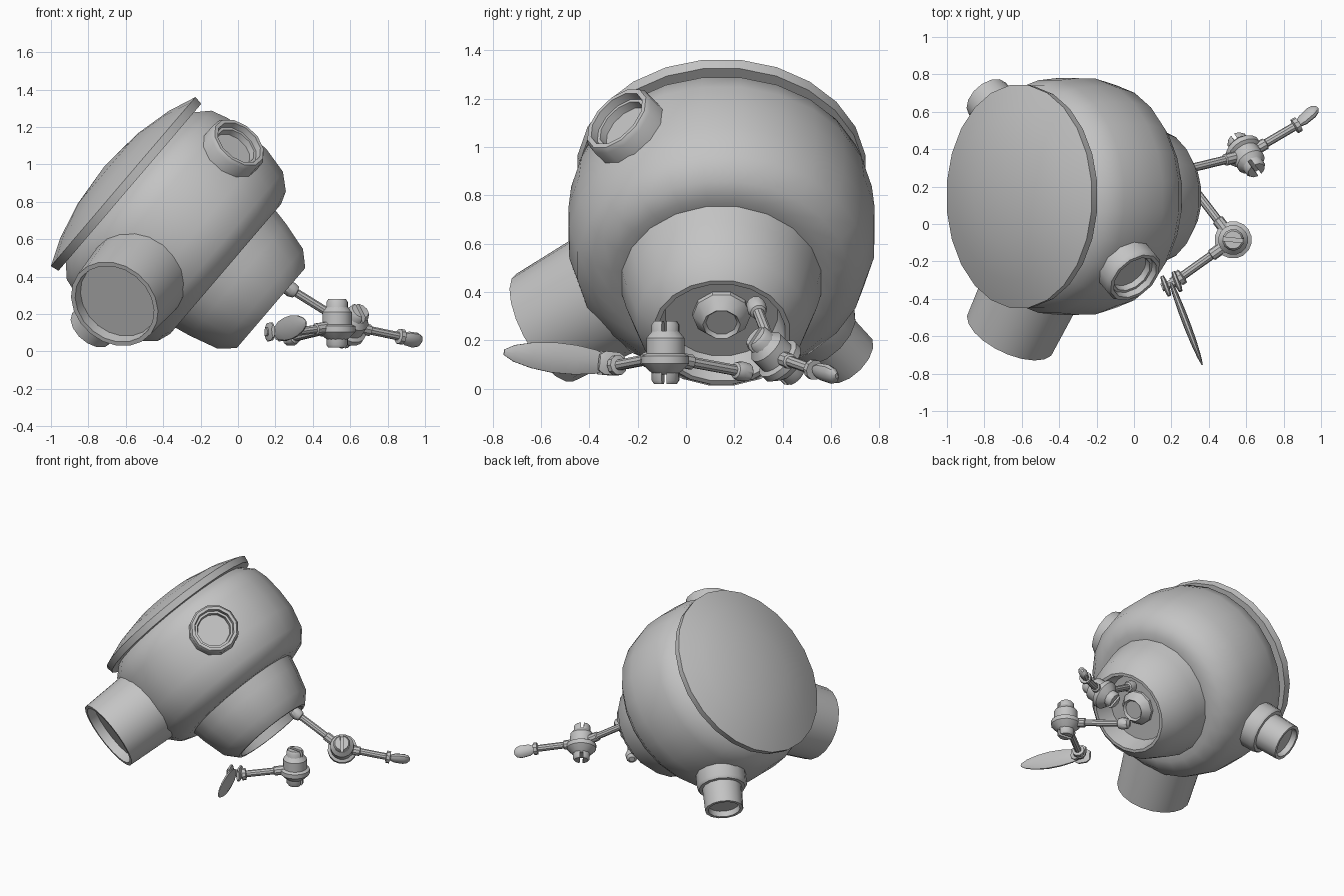
import bpy, bmesh, math
from mathutils import Vector, Matrix

cube = bpy.data.objects.get("Cube")
if cube:
    bpy.data.objects.remove(cube, do_unlink=True)

grey = bpy.data.materials.new("mid_grey")
grey.use_nodes = True
COLOUR = (0.55, 0.55, 0.55, 1)
grey.diffuse_color = COLOUR
grey.node_tree.nodes["Principled BSDF"].inputs["Base Color"].default_value = COLOUR


def frame(origin, axis, side=(0, 0, 1)):
    """Matrix whose z follows the axis and whose x leans to the side hint."""
    z = Vector(axis).normalized()
    x = Vector(side) - z * z.dot(Vector(side))
    if x.length < 0.01:
        x = Vector((1, 0, 0)) - z * z.x
    x.normalize()
    m = Matrix((x, z.cross(x), z)).transposed().to_4x4()
    m.translation = Vector(origin)
    return m


def finish(bm, name, matrix):
    bmesh.ops.recalc_face_normals(bm, faces=bm.faces)
    bm.transform(matrix)
    mesh = bpy.data.meshes.new(name)
    bm.to_mesh(mesh)
    bm.free()
    mesh.materials.append(grey)
    obj = bpy.data.objects.new(name, mesh)
    bpy.context.collection.objects.link(obj)
    bpy.ops.object.select_all(action='DESELECT')
    obj.select_set(True)
    bpy.context.view_layer.objects.active = obj
    bpy.ops.object.shade_smooth_by_angle(angle=math.radians(35))
    return obj


def lathe(profile, sides, flat=1.0):
    """Turn (height, radius) points around z; flat squashes y."""
    bm = bmesh.new()
    rings = []
    for h, r in profile:
        if r == 0:
            rings.append([bm.verts.new((0, 0, h))])
            continue
        angles = [math.tau * (i + 0.5) / sides for i in range(sides)]
        rings.append([bm.verts.new((r * math.cos(a), r * flat * math.sin(a), h)) for a in angles])
    for a, b in zip(rings, rings[1:]):
        for i in range(sides):
            j = (i + 1) % sides
            quad = [a[i % len(a)], a[j % len(a)], b[j % len(b)], b[i % len(b)]]
            bm.faces.new(list(dict.fromkeys(quad)))
    for ring in (rings[0], rings[-1]):
        if len(ring) > 1:
            bm.faces.new(ring)
    return bm


def spin(name, profile, origin, axis, sides=16, flat=1.0, side=(0, 0, 1)):
    return finish(lathe(profile, sides, flat), name, frame(origin, axis, side))


# Tilted body axis, with a frame for parts that stick out radially
TOP = Vector((-0.61, 0.147, 0.905))
AXIS = Vector((0.76, 0, -0.65))
UP = Vector((0.65, 0, 0.76))


def radial(u, v, t):
    """Origin on the axis at t and an outward direction."""
    return TOP + AXIS * t, (UP * u + Vector((0, v, 0))).normalized()


# Domed lid with its rim
spin("lid", [(-0.135, 0), (-0.113, 0.25), (-0.065, 0.45), (-0.005, 0.60),
             (0.042, 0.592), (0.042, 0.45)], TOP, AXIS, 24)

# Rounded body, nozzle and hollow mouth
spin("body", [(0.03, 0.51), (0.04, 0.53), (0.107, 0.60), (0.2, 0.627), (0.33, 0.638),
              (0.465, 0.635), (0.61, 0.60), (0.69, 0.53), (0.715, 0.46), (0.715, 0.41)],
     TOP, AXIS, 24)
spin("nozzle", [(0.70, 0.42), (0.80, 0.40), (0.96, 0.355), (1.035, 0.285), (1.035, 0.265),
                (0.91, 0.235)], TOP, AXIS, 20)
spin("hub", [(0.9, 0.12), (0.93, 0.12), (0.985, 0.078), (0.97, 0.065), (0.97, 0)],
     TOP, AXIS, 10)

# Wide front pipe with a shallow recess
o, n = radial(-0.586, -0.81, 0.385)
spin("front_pipe", [(0.4, 0.27), (0.6, 0.267), (0.9, 0.252), (0.9, 0.228), (0.84, 0.222)],
     o, n, 20)

# Stepped back pipe
o, n = radial(-0.803, 0.595, 0.375)
spin("back_pipe_collar", [(0.5, 0.17), (0.70, 0.17), (0.72, 0.158), (0.72, 0.12)], o, n, 14)
spin("back_pipe", [(0.6, 0.138), (0.88, 0.13), (0.88, 0.108), (0.84, 0.105)], o, n, 14)

# Porthole with stepped inner rings
o, n = radial(0.79, -0.61, 0.33)
spin("porthole", [(0.5, 0.168), (0.69, 0.168), (0.71, 0.155), (0.71, 0.135), (0.675, 0.13),
                  (0.675, 0.115), (0.64, 0.11)], o, n, 12)


def slotted_head(name, origin, axis, side):
    """Screw head made of two halves with a slot between them."""
    for s, half in ((1, "a"), (-1, "b")):
        bm = lathe([(0.06, 0.058), (0.115, 0.058), (0.13, 0.048)], 12)
        cut = bmesh.ops.bisect_plane(bm, geom=bm.verts[:] + bm.edges[:] + bm.faces[:],
                                     plane_co=(s * 0.01, 0, 0), plane_no=(s, 0, 0),
                                     clear_inner=True)
        rim = [e for e in cut["geom_cut"] if isinstance(e, bmesh.types.BMEdge)]
        bmesh.ops.holes_fill(bm, edges=rim)
        finish(bm, f"{name}_{half}", frame(origin, axis, side))


def joint(name, origin, axis, side):
    """Elbow drum with a flange and a screw head at each end."""
    axis = Vector(axis)
    spin(name + "_drum", [(-0.09, 0.05), (-0.075, 0.07), (-0.045, 0.1), (-0.015, 0.1),
                          (-0.005, 0.08), (0.06, 0.08), (0.09, 0.055)], origin, axis, 16)
    slotted_head(name + "_top_screw", origin, axis, side)
    slotted_head(name + "_bottom_screw", origin, -axis, side)


def rod(name, a, b):
    """Thin rod with a round end at a and a sleeve at b."""
    a, b = Vector(a), Vector(b)
    d = (b - a).length
    spin(name, [(-0.035, 0.02), (-0.02, 0.038), (0.02, 0.042), (0.045, 0.034), (0.05, 0.023),
                (d - 0.14, 0.023), (d - 0.135, 0.032), (d - 0.05, 0.032)], a, b - a, 10)


# Back arm: inner rod, tilted elbow, outer rod and short tip
elbow = Vector((0.6, 0.37, 0.135))
wrist = Vector((0.89, 0.54, 0.075))
rod("back_arm_inner_rod", (0.27, 0.29, 0.34), elbow)
joint("back_elbow", elbow, (0.42, -0.64, 0.64), (0.8, 0.6, 0))
spin("back_arm_outer_rod", [(0.06, 0.032), (0.12, 0.032), (0.125, 0.023), (0.3, 0.023),
                            (0.305, 0.042), (0.33, 0.042)], elbow, wrist - elbow, 10)
spin("back_arm_tip", [(0, 0.025), (0.03, 0.04), (0.09, 0.044), (0.12, 0.034), (0.135, 0.012)],
     wrist - Vector((0.01, 0.005, 0)), (0.09, 0.08, -0.02), 10, 0.65, (0.3, -0.3, 0.7))

# Front arm: inner rod, upright elbow, outer rod, clevis and blade
elbow = Vector((0.53, -0.085, 0.15))
wrist = Vector((0.2, -0.32, 0.105))
rod("front_arm_inner_rod", (0.28, 0.24, 0.07), elbow - Vector((0, 0, 0.02)))
joint("front_elbow", elbow, (0, 0, 1), (0.1, 1, 0))
spin("front_arm_outer_rod", [(0.06, 0.032), (0.14, 0.032), (0.145, 0.023), (0.33, 0.023),
                             (0.335, 0.042), (0.36, 0.042), (0.365, 0.03), (0.4, 0.03)],
     elbow - Vector((0, 0, 0.015)), wrist - elbow, 10)
along = Vector((0.16, -0.42, 0.045))
for s in (-1, 1):
    spin("clevis_plate", [(-0.055, 0.035), (-0.03, 0.052), (0.03, 0.052), (0.055, 0.035)],
         wrist + Vector((0.03 * s, 0.012 * s, 0)), along, 8, 0.3)
spin("clevis_pin", [(-0.055, 0.024), (0.055, 0.024)], wrist, (0.42, 0.16, 0), 8)
spin("blade", [(0, 0.03), (0.06, 0.052), (0.15, 0.064), (0.25, 0.066), (0.34, 0.056),
               (0.42, 0.036), (0.465, 0.012)], wrist, along, 10, 0.3)
